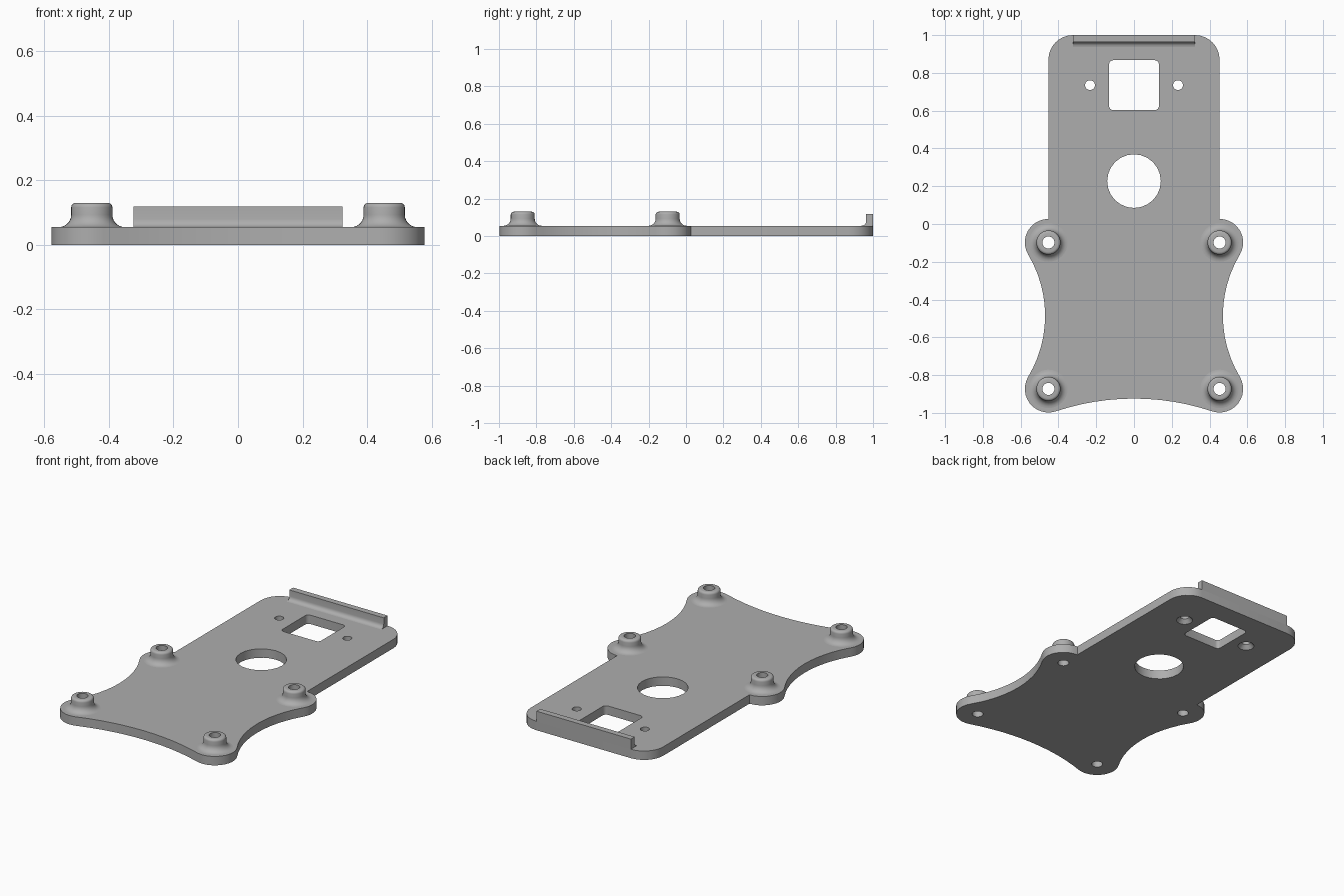
import bpy, bmesh, math

if "Cube" in bpy.data.objects:
    bpy.data.objects.remove(bpy.data.objects["Cube"])

T = 0.055                                   # plate thickness
MOUNTS = [(sx * 0.453, y) for sx in (-1, 1) for y in (-0.873, -0.098)]

grey = bpy.data.materials.new("plain grey")
grey.diffuse_color = (0.42, 0.42, 0.42, 1)
grey.use_nodes = True
grey.node_tree.nodes["Principled BSDF"].inputs["Base Color"].default_value = grey.diffuse_color


def arc(cx, cy, r, a0, a1, n=8):
    return [(cx + r * math.cos(math.radians(a0 + (a1 - a0) * i / n)),
             cy + r * math.sin(math.radians(a0 + (a1 - a0) * i / n))) for i in range(n + 1)]


def finish(name, bm, smooth=True):
    bmesh.ops.remove_doubles(bm, verts=bm.verts, dist=1e-5)
    bmesh.ops.recalc_face_normals(bm, faces=bm.faces)
    me = bpy.data.meshes.new(name)
    bm.to_mesh(me)
    bm.free()
    me.materials.append(grey)
    ob = bpy.data.objects.new(name, me)
    bpy.context.collection.objects.link(ob)
    if smooth:
        shade(ob)
    return ob


def shade(ob):
    bpy.ops.object.select_all(action='DESELECT')
    ob.select_set(True)
    bpy.context.view_layer.objects.active = ob
    bpy.ops.object.shade_smooth_by_angle(angle=math.radians(30))


def prism(bm, pts, z0, z1):
    face = bm.faces.new([bm.verts.new((x, y, z0)) for x, y in pts])
    new = bmesh.ops.extrude_face_region(bm, geom=[face], use_keep_orig=True)["geom"]
    bmesh.ops.translate(bm, vec=(0, 0, z1 - z0),
                        verts=[v for v in new if isinstance(v, bmesh.types.BMVert)])


def lathe(bm, profile, cx, cy, n=32, closed=True):
    rings = [[bm.verts.new((cx + r * math.cos(2 * math.pi * i / n),
                            cy + r * math.sin(2 * math.pi * i / n), z)) for i in range(n)]
             for r, z in profile]
    for a, b in zip(rings, rings[1:]):
        for i in range(n):
            j = (i + 1) % n
            bm.faces.new((a[i], a[j], b[j], b[i]))
    if closed:
        bm.faces.new(rings[0])
        bm.faces.new(rings[-1])


# Plate outline, right half from bottom centre to top, then mirrored
LX, LOW, HIGH, R = 0.453, -0.873, -0.098, 0.125
ex, ey = LX - R * math.sin(math.radians(18.5)), LOW - R * math.cos(math.radians(18.5))
big = ex / math.sin(math.radians(18.5))
half = arc(0, ey - big * math.cos(math.radians(18.5)), big, 90, 71.5, 6)
half += arc(LX, LOW, R, -108.5, 31, 12)[1:]
sx, sy = half[-1]
mid = (LOW + HIGH) / 2
rs = (mid - sy) / math.sin(math.radians(31))
half += arc(sx + rs * math.cos(math.radians(31)), mid, rs, 211, 149, 12)[1:]
half += arc(LX, HIGH, R, -31, 90, 10)[1:]
half += arc(LX - 0.13, 0.87, 0.13, 0, 90, 8)
outline = half + [(-x, y) for x, y in reversed(half) if x > 1e-6]
bm = bmesh.new()
prism(bm, outline, 0, T)
plate = finish("base_plate", bm, False)

# Openings: cable circle, rounded square, countersunk screws, mount holes
bm = bmesh.new()
lathe(bm, [(0.142, -0.1), (0.142, 0.2)], 0, 0.227, 24)
q, c = 0.11, 0.735
square = []
for dx, dy, a in ((q, q, 0), (-q, q, 90), (-q, -q, 180), (q, -q, 270)):
    square += arc(dx, c + dy, 0.022, a, a + 90, 4)
prism(bm, square, -0.1, 0.2)
for s in (-1, 1):
    lathe(bm, [(0.052, -0.005), (0.047, 0), (0.026, 0.024), (0.026, 0.2)], s * 0.233, 0.735, 24)
for x, y in MOUNTS:
    lathe(bm, [(0.032, -0.1), (0.032, 0.2)], x, y)
cutter = finish("opening_cutter", bm, False)
cutter.hide_render = True
cut = plate.modifiers.new("openings", 'BOOLEAN')
cut.object = cutter
cut.solver = 'EXACT'
bpy.context.view_layer.objects.active = plate
bpy.ops.object.modifier_apply(modifier=cut.name)
bpy.data.objects.remove(cutter)
shade(plate)

# Flared standoffs with rounded tops
profile = [(0.032, T), (0.032, 0.13)]
profile += arc(0.05, 0.116, 0.014, 90, 0, 4)
profile += arc(0.102, T + 0.038, 0.038, 180, 270, 7)
for i, (x, y) in enumerate(MOUNTS):
    bm = bmesh.new()
    lathe(bm, profile, x, y, closed=False)
    finish(f"standoff_{i + 1}", bm)

# Rear lip with a small fillet at its inner foot
side = [(1.0, T), (1.0, 0.118), (0.963, 0.118)] + arc(0.938, T + 0.025, 0.025, 0, -90, 5)
bm = bmesh.new()
ends = [[bm.verts.new((x, y, z)) for y, z in side] for x in (-0.323, 0.323)]
for e in ends:
    bm.faces.new(e)
for i in range(len(side)):
    j = (i + 1) % len(side)
    bm.faces.new((ends[0][i], ends[0][j], ends[1][j], ends[1][i]))
finish("rear_lip", bm)
